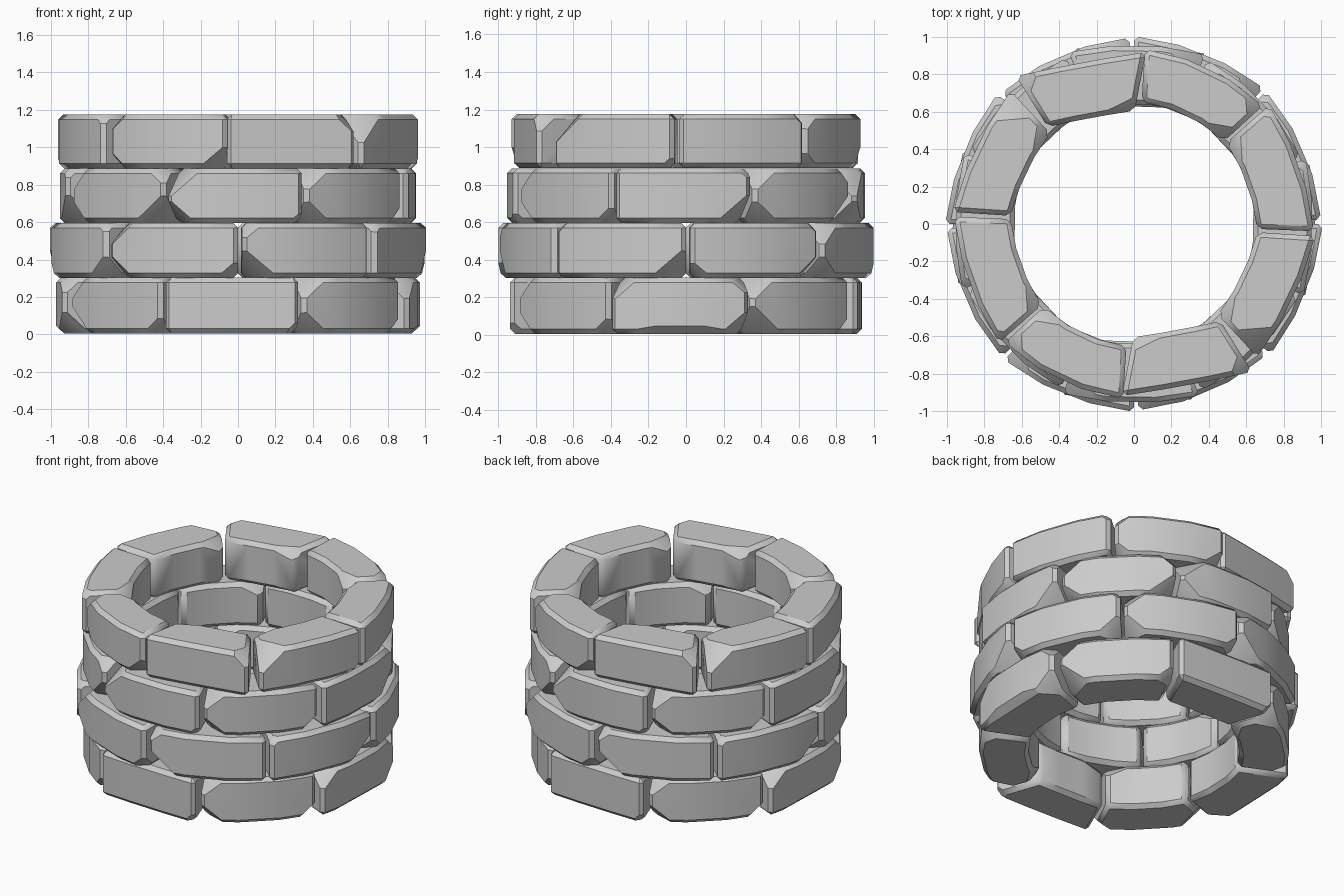
import bpy
import bmesh
from math import radians, cos, sin, pi
from mathutils import Vector, Matrix

cube = bpy.data.objects.get("Cube")
if cube:
    bpy.data.objects.remove(cube)

stone_grey = bpy.data.materials.new("stone grey")
stone_grey.use_nodes = True
colour = (0.6, 0.6, 0.6, 1)
stone_grey.diffuse_color = colour
stone_grey.node_tree.nodes["Principled BSDF"].inputs["Base Color"].default_value = colour

HALF = radians(22.1)   # half the angle one stone covers
SPLITS = (-1, -0.35, 0.35, 1)
SIDES = {"l": -1, "c": 0, "r": 1}


def stone_mesh(name, outer, inner, z0, z1, flat, yaw, chips):
    """Bent block facing +x, with worn edges and broken corners."""
    bm = bmesh.new()
    columns = []
    for t in SPLITS:
        a = t * HALF
        ring = []
        for r, z in ((inner, z0), (outer, z0), (outer, z1), (inner, z1)):
            arc = Vector((r * cos(a), r * sin(a), z))
            # a flat stone keeps its face near the chord of the arc
            chord = Vector((r * (1 + cos(HALF)) / 2, r * sin(a), z))
            ring.append(bm.verts.new(arc.lerp(chord, flat)))
        columns.append(ring)
    for a, b in zip(columns, columns[1:]):
        for i in range(4):
            j = (i + 1) % 4
            bm.faces.new((a[i], a[j], b[j], b[i]))
    bm.faces.new(columns[0])
    bm.faces.new(columns[-1])
    bmesh.ops.recalc_face_normals(bm, faces=bm.faces[:])

    # worn edges
    bm.normal_update()
    rim = [e for e in bm.edges if e.calc_face_angle(0) > radians(40)]
    bmesh.ops.bevel(bm, geom=rim, offset=0.026, segments=1, profile=0.5,
                    affect='EDGES', clamp_overlap=True)

    # broken corners: top/bottom, left/centre/right, outer/inner, then size
    for chip in chips.split():
        up = 1 if chip[0] == "t" else -1
        side = SIDES[chip[1]]
        out = 1 if chip[2] == "o" else -1
        angle = side * HALF
        radial = Vector((cos(angle), sin(angle), 0))
        along = Vector((-sin(angle), cos(angle), 0))
        corner = radial * (outer if out > 0 else inner)
        corner.z = z1 if up > 0 else z0
        normal = (radial * out * 0.58 + along * side * 0.45 + Vector((0, 0, up * 0.66))).normalized()
        point = corner - normal * (0.02 + 0.022 * int(chip[3]))
        bmesh.ops.bisect_plane(bm, geom=bm.verts[:] + bm.edges[:] + bm.faces[:], dist=1e-5,
                               plane_co=point, plane_no=normal, clear_outer=True)
        bmesh.ops.holes_fill(bm, edges=[e for e in bm.edges if e.is_boundary], sides=0)

    # slight turn about the stone's own middle
    middle = Vector(((outer + inner) / 2, 0, 0))
    bmesh.ops.rotate(bm, cent=middle, matrix=Matrix.Rotation(radians(yaw), 3, 'Z'), verts=bm.verts[:])
    bmesh.ops.recalc_face_normals(bm, faces=bm.faces[:])
    mesh = bpy.data.meshes.new(name)
    bm.to_mesh(mesh)
    bm.free()
    mesh.materials.append(stone_grey)
    return mesh


# Each course: bottom, top, first stone angle, then four stones
# as (outer radius, inner radius, flatness, yaw, broken corners)
courses = {
    "bottom_course": (0.005, 0.304, 43, (
        (0.955, 0.65, 0.3, 0, "tlo3 blo4 bro2 tri2"),
        (0.965, 0.65, 0.9, 0, "bro1 tli2"),
        (0.955, 0.65, 0.2, 0, "tlo3 blo3 bro2 bli2"),
        (0.985, 0.65, 0.3, 0, "tlo3 tro2 bro3 bco1 tco0"))),
    "lower_course": (0.302, 0.595, 23.2, (
        (0.995, 0.65, 0.2, 0, "blo2 bro3 tro1 tli2"),
        (0.995, 0.65, 0.3, 0, "tlo3 blo3 bro2 tco0"),
        (0.99, 0.65, 0.2, 0, "blo4 tlo2 tri2"),
        (1.0, 0.65, 0.3, 0, "bro4 tlo1"))),
    "upper_course": (0.596, 0.887, 44, (
        (0.955, 0.65, 0.2, 0, "tro2 bro4 tlo3 blo3"),
        (0.97, 0.65, 0.4, 0, "tlo4 blo3 bro1 tco0"),
        (0.955, 0.65, 0.2, 0, "tlo3 blo3 bro2 tli2"),
        (0.97, 0.65, 0.4, 0, "bro4 tro1"))),
    "top_course": (0.888, 1.175, 19.5, (
        (0.95, 0.65, 0.4, 0, "tro1 tri2"),
        (0.93, 0.65, 0.2, 0, "bro3 blo2 tlo2 tli2"),
        (0.94, 0.63, 0.9, -9, "tro2 tli2"),
        (0.955, 0.65, 0.5, 0, "tlo4 bro1 tli2"))),
}

stones = []
for course, (z0, z1, start, specs) in courses.items():
    for k, (outer, inner, flat, yaw, chips) in enumerate(specs):
        mesh = stone_mesh(course + "_stone", outer, inner, z0, z1, flat, yaw, chips)
        # every stone repeats on the opposite side of the ring
        for half in (0, 1):
            stone = bpy.data.objects.new(f"{course}_stone_{k + 1 + 4 * half}", mesh)
            stone.rotation_euler.z = radians(start + 45 * k) + half * pi
            bpy.context.collection.objects.link(stone)
            stones.append(stone)

bpy.ops.object.select_all(action='DESELECT')
for stone in stones:
    stone.select_set(True)
bpy.context.view_layer.objects.active = stones[0]
bpy.ops.object.shade_smooth_by_angle(angle=radians(38))
